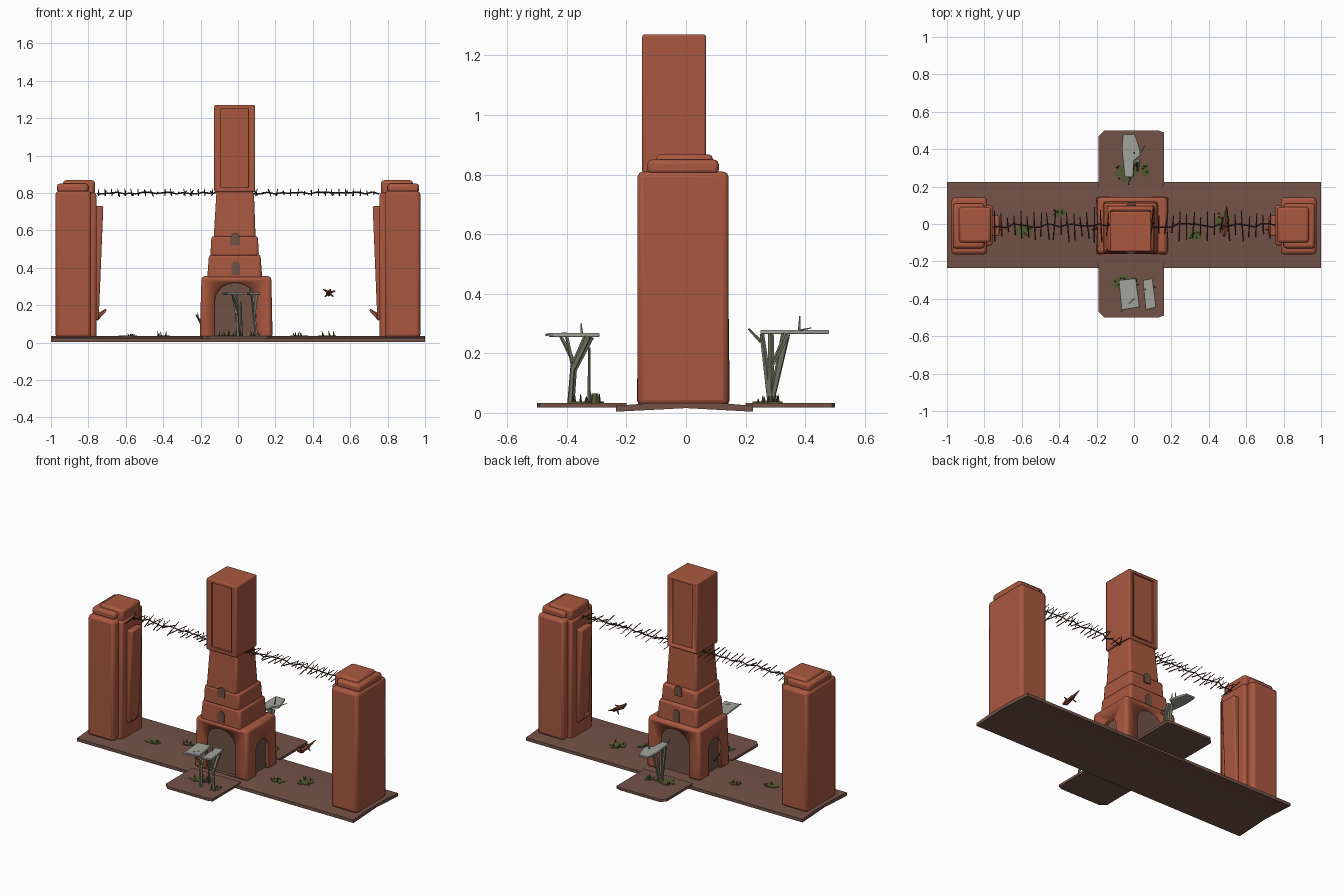
import bpy, bmesh, math, random
from mathutils import Vector

if "Cube" in bpy.data.objects:
    bpy.data.objects.remove(bpy.data.objects["Cube"])

random.seed(4)


def mat(name, c):
    m = bpy.data.materials.new(name)
    m.diffuse_color = (*c, 1)
    m.use_nodes = True
    m.node_tree.nodes["Principled BSDF"].inputs["Base Color"].default_value = m.diffuse_color
    return m


CLAY = mat("terracotta", (0.40, 0.098, 0.050))
EARTH = mat("brown earth", (0.175, 0.085, 0.065))
STONE = mat("alcove brown", (0.16, 0.085, 0.062))
GREY = mat("weathered grey", (0.37, 0.37, 0.34))
STEM = mat("grey green stem", (0.17, 0.18, 0.12))
MOSS = mat("moss green", (0.085, 0.10, 0.03))
TWIG = mat("dark twig", (0.07, 0.032, 0.022))
RUST = mat("rust brown", (0.22, 0.06, 0.035))


def finish(name, bm, m, bevel=0, smooth=True):
    bmesh.ops.recalc_face_normals(bm, faces=bm.faces)
    me = bpy.data.meshes.new(name)
    bm.to_mesh(me)
    bm.free()
    me.materials.append(m)
    ob = bpy.data.objects.new(name, me)
    bpy.context.collection.objects.link(ob)
    if bevel:
        b = ob.modifiers.new("soft edges", 'BEVEL')
        b.width, b.segments, b.limit_method = bevel, 2, 'ANGLE'
    if smooth:
        bpy.context.view_layer.objects.active = ob
        ob.select_set(True)
        bpy.ops.object.shade_smooth_by_angle(angle=math.radians(35))
        ob.select_set(False)
    return ob


def block(name, lo, hi, m=CLAY, bevel=0.012, top=None):
    """Box from lo to hi; top = optional (x0, x1, y0, y1) of the upper end."""
    bm = bmesh.new()
    t = top or (lo[0], hi[0], lo[1], hi[1])
    rings = []
    for z, (a, b, c, d) in ((lo[2], (lo[0], hi[0], lo[1], hi[1])), (hi[2], t)):
        rings.append([bm.verts.new((x, y, z)) for x, y in ((a, c), (b, c), (b, d), (a, d))])
    bm.faces.new(rings[0])
    bm.faces.new(rings[1])
    for i in range(4):
        j = (i + 1) % 4
        bm.faces.new((rings[0][i], rings[0][j], rings[1][j], rings[1][i]))
    return finish(name, bm, m, bevel)


def prism(name, pts, offset, m, bevel=0):
    """Extrude a flat 3D outline along offset."""
    bm = bmesh.new()
    f = bm.faces.new([bm.verts.new(p) for p in pts])
    g = bmesh.ops.extrude_face_region(bm, geom=[f])['geom']
    bmesh.ops.translate(bm, vec=offset, verts=[v for v in g if isinstance(v, bmesh.types.BMVert)])
    return finish(name, bm, m, bevel)


def arch(c, w, z0, z1):
    """2D arch outline: width w around c, round top."""
    r, rise = w / 2, min(w / 2, (z1 - z0) * 0.35)
    return [(c - r, z0), (c + r, z0)] + [
        (c + r * math.cos(a), z1 - rise + rise * math.sin(a))
        for a in [math.pi * i / 10 for i in range(11)]]


def cut(ob, cutter):
    cutter.hide_render = True
    cutter.hide_set(True)
    b = ob.modifiers.new("opening", 'BOOLEAN')
    b.object, b.operation, b.solver = cutter, 'DIFFERENCE', 'EXACT'


def rods(name, segs, m, sides=5):
    """Tapered rods, each (start, end, r0, r1), in one mesh."""
    bm = bmesh.new()
    for a, b, r0, r1 in segs:
        a, b = Vector(a), Vector(b)
        q = (b - a).to_track_quat('Z', 'Y').to_matrix().to_4x4()
        q.translation = (a + b) / 2
        bmesh.ops.create_cone(bm, cap_ends=True, segments=sides, radius1=r0, radius2=r1,
                              depth=(b - a).length, matrix=q)
    return finish(name, bm, m)


# cross-shaped ground, slightly arched underneath
prism("ground_strip", [(-1, y, z) for y, z in ((-.235, .004), (0, .016), (.225, .004),
      (.225, .024), (.1, .034), (-.1, .034), (-.235, .024))], (2, 0, 0), EARTH)
for s, n in ((-1, "front"), (1, "back")):
    pts = [(-.19, s * .2), (.16, s * .2), (.16, s * .49), (.13, s * .5), (-.16, s * .5), (-.19, s * .47)]
    prism(n + "_ground", [(x, y, .018) for x, y in pts], (0, 0, .016), EARTH)

# end pillars with stepped inner faces and caps
for s, n in ((-1, "left"), (1, "right")):
    def sblock(name, x0, x1, y0, y1, z0, z1, bev, xt=None):
        a, b = sorted((s * x0, s * x1))
        t = None if xt is None else (*sorted((s * xt, s * x1)), y0, y1)
        block(n + "_" + name, (a, y0, z0), (b, y1, z1), CLAY, bev, t)
    sblock("pillar", .785, .975, -.163, .143, .025, .81, .018)
    sblock("pillar_inner_step", .757, .80, -.115, .10, .025, .80, .012)
    sblock("pillar_buttress", .745, .79, -.065, .045, .12, .73, .008, .72)
    sblock("pillar_cap", .80, .968, -.13, .11, .80, .85, .015)
    sblock("pillar_cap_top", .765, .935, -.10, .09, .79, .868, .015)
    rods(n + "_pillar_root", [((s * .76, -.02, .13), (s * .705, -.03, .175), .018, .006)], CLAY)

# tower base with arched openings on all four sides
base = block("tower_base", (-.205, -.165, .025), (.185, .147, .355), CLAY, .018, (-.195, .178, -.16, .143))
cut(base, prism("front_back_arch_cutter", [(x, -.3, z) for x, z in arch(-.015, .22, .03, .32)],
                (0, .6, 0), STONE))
cut(base, prism("side_arch_cutter", [(-.3, y, z) for y, z in arch(-.01, .13, .03, .25)],
                (.6, 0, 0), STONE))
block("alcove_core", (-.18, -.135, .028), (.16, .118, .335), STONE, 0)

# stepped tiers, neck and tower head
block("lower_tier", (-.165, -.157, .34), (.13, .12, .47), CLAY, .014, (-.155, .12, -.152, .112))
block("upper_tier", (-.148, -.150, .46), (.112, .10, .57), CLAY, .014, (-.142, .106, -.148, .095))
block("neck", (-.13, -.146, .56), (.094, .075, .81), CLAY, .012, (-.115, .085, -.135, .058))
head = block("tower_head", (-.127, -.147, .805), (.092, .067, 1.27), CLAY, .007)
for y, n in ((-.147, "front"), (.067, "back")):
    cut(head, block(n + "_panel_cutter", (-.09, y - .012, .83), (.055, y + .012, 1.25), CLAY, 0))

# small arched niches on the tiers
for n, y in (("front", -.16), ("back", .111)):
    prism(n + "_lower_niche", [(-.012 + x, y, z) for x, z in arch(0, .045, .36, .435)], (0, .009, 0), STONE)
    prism(n + "_upper_niche", [(-.015 + x, y + (.006 if y < 0 else -.014), z)
          for x, z in arch(0, .05, .52, .585)], (0, .008, 0), STONE)

# twig bridges between tower and pillars
for n, x0, x1 in (("left", -.755, -.115), ("right", .085, .755)):
    segs, k = [], 18
    pts = [(x0 + (x1 - x0) * i / k, -.01 + random.uniform(-.012, .012),
            .80 + random.uniform(-.006, .006)) for i in range(k + 1)]
    for p, q in zip(pts, pts[1:]):
        segs.append((p, q, .004, .004))
        x, l = p[0] + .01, random.uniform(.04, .1)
        dz, dx = random.uniform(-.018, .018), random.uniform(-.008, .008)
        segs.append(((x - dx, -l, .80 - dz), (x + dx, l * random.uniform(.6, 1), .80 + dz), .004, .0025))
        if random.random() < .6:
            segs.append(((x, -.02, .785), (x + dx, .01, .822), .003, .002))
    rods(n + "_twig_bridge", segs, TWIG, 4)

# front tables: two grey slabs on forked stems
for n, c, w in (("wide", -.027, .09), ("narrow", .082, .05)):
    prism("front_%s_slab" % n, [(c + dx, y, .255) for dx, y in ((-w / 2 + .005, -.46), (w / 2 + .012, -.445),
          (w / 2 - .008, -.29), (-w / 2 - .01, -.30))], (0, 0, .013), GREY, .003)
rods("front_stems", [
    ((0, -.385, .03), (-.005, -.375, .15), .011, .009), ((-.005, -.375, .15), (-.02, -.325, .257), .012, .018),
    ((0, -.375, .17), (-.03, -.42, .257), .008, .006),
    ((.10, -.39, .03), (.085, -.38, .16), .009, .008), ((.085, -.38, .15), (.095, -.33, .257), .011, .014),
    ((.085, -.38, .16), (.07, -.40, .257), .007, .006), ((.02, -.325, .03), (.015, -.325, .22), .006, .004)], STEM)
rods("front_slab_twigs", [((.06, -.35, .26), (.065, -.352, .30), .005, .002),
     ((-.07, -.47, .262), (.0, -.40, .266), .004, .004)], GREY)

# back table
prism("back_slab", [(x, y, .265) for x, y in ((-.05, .25), (-.005, .25), (0, .34), (.04, .37),
      (.025, .42), (.005, .48), (-.06, .48), (-.065, .40))], (0, 0, .013), GREY, .003)
rods("back_stems", [((-.02, .285, .03), (-.03, .255, .265), .012, .008),
     ((-.015, .285, .03), (-.02, .285, .265), .011, .010),
     ((-.01, .29, .05), (.0, .335, .265), .010, .016),
     ((.02, .285, .15), (.02, .34, .265), .006, .012),
     ((-.02, .25, .24), (-.03, .21, .282), .006, .004)], STEM)
rods("back_slab_twigs", [((0, .38, .27), (.005, .382, .325), .005, .002),
     ((.02, .36, .272), (.06, .42, .285), .004, .002)], GREY)


# moss patches: thin irregular plates with a few grass blades
def moss(name, x, y, rx, ry, z=.0345, blades=5):
    pts = []
    for i in range(14):
        a, r = i * math.tau / 14, random.uniform(.6, 1.1)
        pts.append((x + rx * r * math.cos(a), y + ry * r * math.sin(a), z - .002))
    prism(name, pts, (0, 0, .005), MOSS)
    segs = []
    for i in range(blades):
        px, py = x + random.uniform(-.7, .7) * rx, y + random.uniform(-.7, .7) * ry
        segs.append(((px, py, z), (px + random.uniform(-.01, .01), py, z + random.uniform(.012, .03)), .005, .001))
    rods(name + "_blades", segs, MOSS, 4)


moss("front_moss", -.06, -.315, .075, .04, blades=9)
moss("front_side_moss", .09, -.36, .03, .04)
moss("back_moss", -.04, .275, .07, .05, blades=9)
moss("back_side_moss", .06, .29, .03, .035)
moss("left_moss", -.59, -.04, .05, .03)
moss("left_near_moss", -.40, .06, .04, .025)
moss("right_moss", .48, .02, .05, .055)
moss("right_near_moss", .33, -.06, .045, .03)
rods("front_bush", [((.0, -.305, .03), (.0, -.305, .065), .018, .012)], MOSS, 7)

# small twig beside the tower base
rods("wall_twig", [((-.195, -.02, .10), (-.225, -.03, .15), .008, .003),
                   ((-.215, -.03, .13), (-.215, -.05, .16), .004, .002)], TWIG)

# small flying creature beside the tower
rods("flying_creature", [((.485, -.04, .262), (.49, .035, .272), .016, .012),
     ((.49, .03, .27), (.495, .095, .285), .010, .002), ((.485, -.04, .262), (.48, -.068, .272), .013, .006),
     ((.485, -.02, .268), (.455, -.03, .285), .008, .003), ((.485, -.02, .268), (.52, -.01, .275), .008, .003),
     ((.485, .02, .265), (.465, .03, .245), .006, .003), ((.49, .02, .265), (.51, .02, .245), .006, .003)], RUST, 6)
